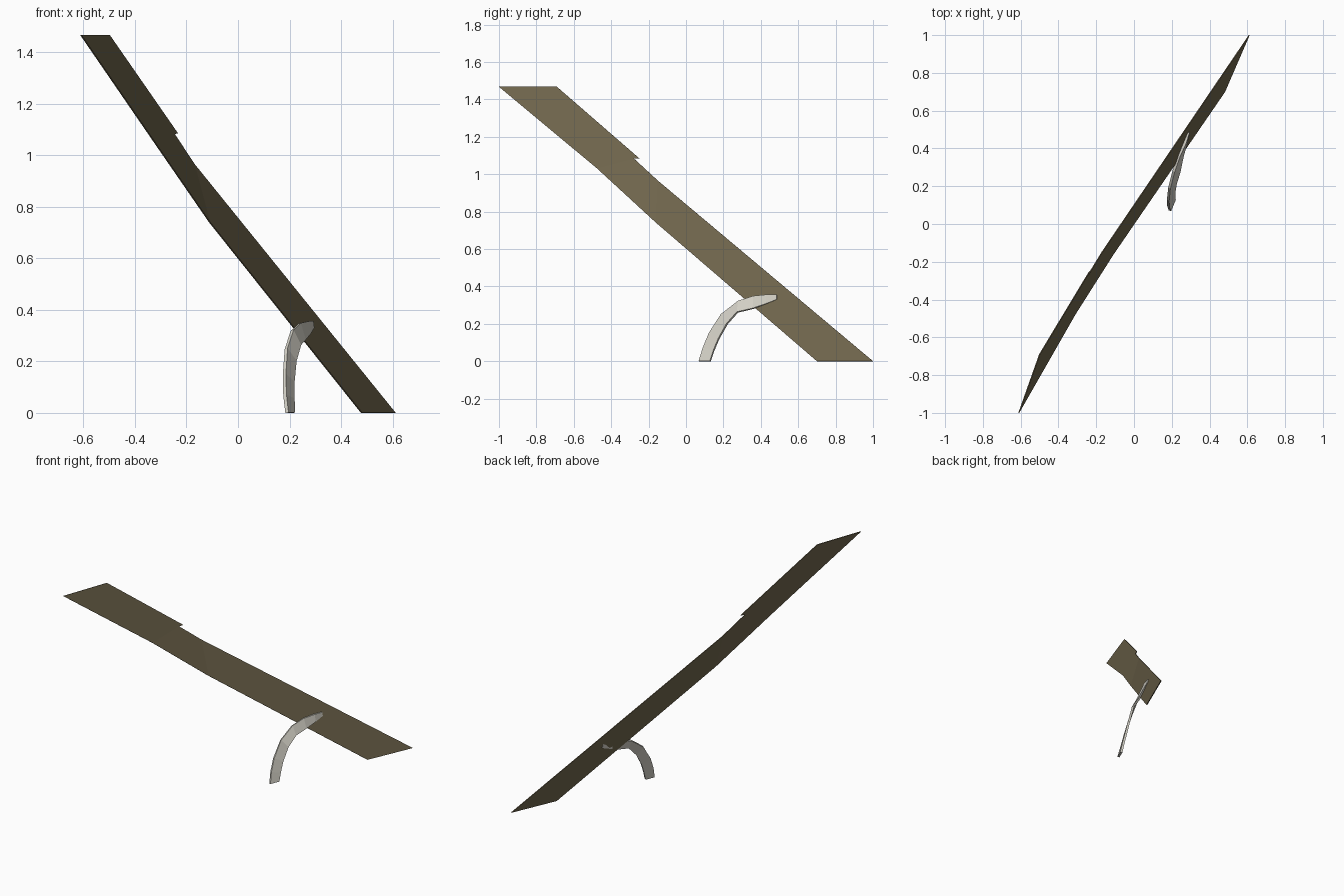
import bpy

if "Cube" in bpy.data.objects:
    bpy.data.objects.remove(bpy.data.objects["Cube"])


def material(name, rgb):
    m = bpy.data.materials.new(name)
    m.diffuse_color = (*rgb, 1)
    m.use_nodes = True
    m.node_tree.nodes["Principled BSDF"].inputs["Base Color"].default_value = m.diffuse_color
    return m


def plate(name, verts, faces, mat, thickness):
    """Thin plate centred on the given surface."""
    me = bpy.data.meshes.new(name)
    me.from_pydata(verts, [], faces)
    ob = bpy.data.objects.new(name, me)
    bpy.context.collection.objects.link(ob)
    me.materials.append(mat)
    mod = ob.modifiers.new("thickness", 'SOLIDIFY')
    mod.thickness = thickness
    mod.offset = 0
    return ob


olive = material("dark olive", (0.165, 0.135, 0.075))
pale = material("pale grey", (0.66, 0.64, 0.57))

# long leaning board: lower edge, then upper edge with a small notch
lower = [(-.61, -1, 1.467), (-.31, -.475, 1.03), (-.11, -.16, .74), (.48, .70, 0)]
upper = [(-.50, -.69, 1.467), (-.235, -.25, 1.085), (-.248, -.278, 1.083),
         (-.17, -.15, .965), (.61, 1, 0)]
faces = [(0, 1, 6, 5, 4), (1, 2, 7, 6), (2, 3, 8, 7)]
plate("leaning_board", lower + upper, faces, olive, 0.005)

# curved prop: matching points along its outer and inner edge
outer = [(.19, .07, 0), (.182, .092, .07), (.18, .125, .15), (.187, .19, .25),
         (.210, .28, .32), (.238, .36, .347), (.27, .43, .355), (.287, .485, .355)]
inner = [(.215, .13, 0), (.214, .148, .055), (.214, .175, .12), (.222, .22, .20),
         (.240, .275, .262), (.257, .36, .282), (.277, .43, .307), (.290, .487, .330)]
n = len(outer)
faces = [(i, i + n, i + n + 1, i + 1) for i in range(n - 1)]
plate("curved_prop", outer + inner, faces, pale, 0.014)
